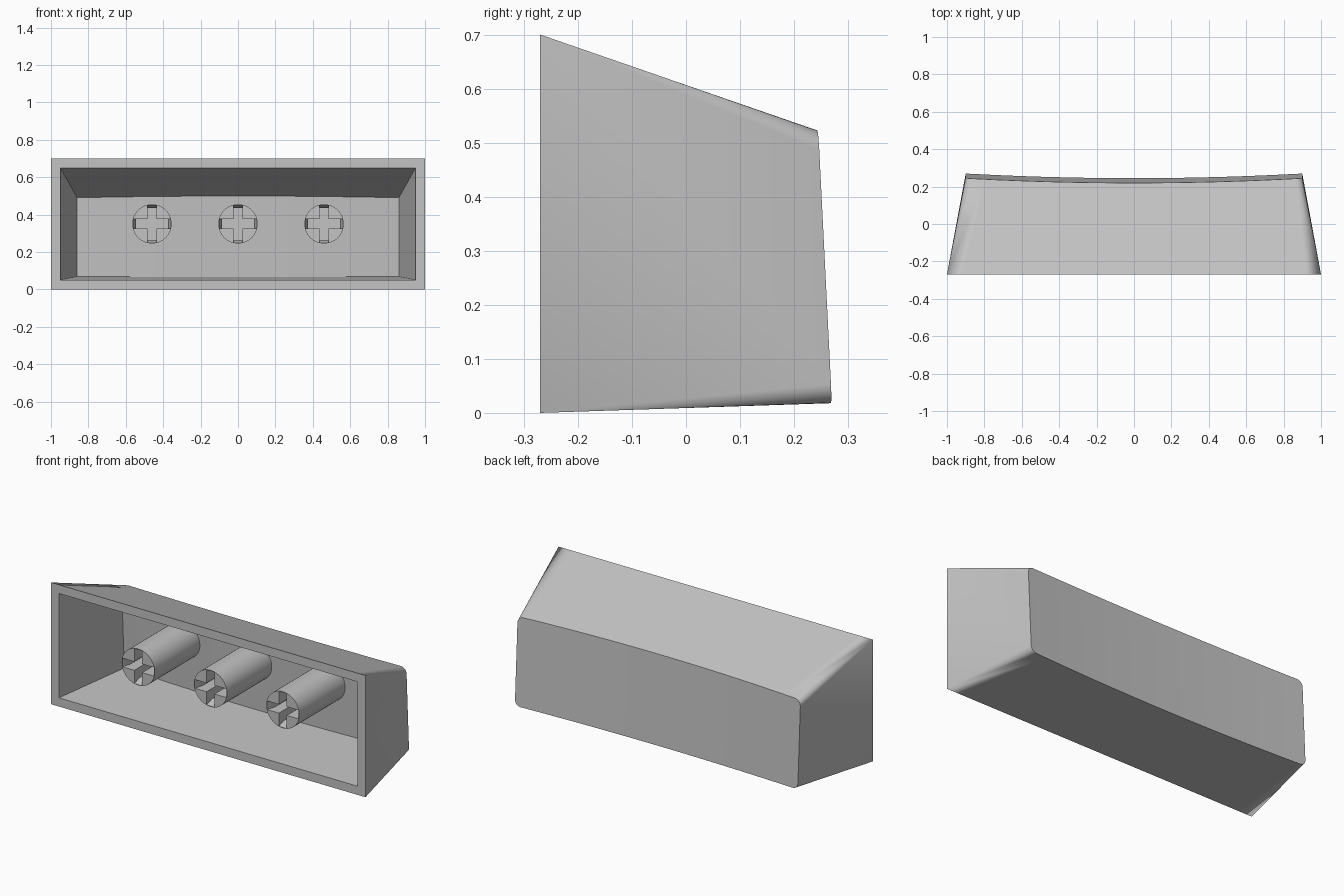
import bpy, bmesh, math

if "Cube" in bpy.data.objects:
    bpy.data.objects.remove(bpy.data.objects["Cube"])

grey = bpy.data.materials.new("light grey plastic")
grey.use_nodes = True
grey.diffuse_color = (0.55, 0.55, 0.55, 1)
grey.node_tree.nodes["Principled BSDF"].inputs["Base Color"].default_value = (0.55, 0.55, 0.55, 1)

FRONT = -0.27
ARC, FLAT = 6, 24


def finish(bm, name):
    bmesh.ops.remove_doubles(bm, verts=bm.verts, dist=1e-5)
    bmesh.ops.recalc_face_normals(bm, faces=bm.faces)
    mesh = bpy.data.meshes.new(name)
    bm.to_mesh(mesh)
    bm.free()
    mesh.materials.append(grey)
    obj = bpy.data.objects.new(name, mesh)
    bpy.context.collection.objects.link(obj)
    return obj


def smooth(obj):
    bpy.ops.object.select_all(action='DESELECT')
    obj.select_set(True)
    bpy.context.view_layer.objects.active = obj
    bpy.ops.object.shade_smooth_by_angle(angle=math.radians(30))


def bridge(bm, a, b):
    n = len(a)
    for i in range(n):
        bm.faces.new((a[i], a[(i + 1) % n], b[(i + 1) % n], b[i]))


def tapered_skin(bm, half_front, z_front, half_back, z_back, y_back, dish, r):
    """Walls from a sharp front rectangle to a rounded, dished back; returns the front ring."""
    # columns across the width: position, corner drop, front position
    left = [(-half_back + r * (1 - math.cos(t)), r * (1 - math.sin(t)), -half_front)
            for t in (math.pi / 2 * i / ARC for i in range(ARC + 1))]
    flat = half_back - r
    middle = [(flat * u, 0, half_front * u)
              for u in (2 * i / FLAT - 1 for i in range(1, FLAT))]
    columns = left + middle + [(-x, d, -f) for x, d, f in reversed(left)]
    ends = []
    for k, sign in ((1, -1), (0, 1)):
        front, back = [], []
        y_corner = y_back - 0.05 * (z_back[k] - z_back[0])
        slope = (z_back[k] - z_front[k]) / (y_corner - FRONT)
        for x, drop, fx in columns:
            y = y_corner - dish * (1 - (x / half_back) ** 2)
            z = z_front[k] + slope * (y - FRONT) + sign * drop
            y -= 0.05 * sign * drop
            front.append(bm.verts.new((fx, FRONT, z_front[k])))
            back.append(bm.verts.new((x, y, z)))
        ends.append((front, back))
    (ft, bt), (fb, bb) = ends
    ring = ft + fb[::-1]
    bridge(bm, ring, bt + bb[::-1])
    for i in range(len(bt) - 1):
        bm.faces.new((bt[i], bt[i + 1], bb[i + 1], bb[i]))
    return ring


# hollow cap: outer skin, inner skin and the flat rim joining them
bm = bmesh.new()
outer = tapered_skin(bm, 1.0, (0, 0.7), 0.9, (0.018, 0.522), 0.27, 0.025, 0.035)
inner = tapered_skin(bm, 0.95, (0.05, 0.65), 0.86, (0.068, 0.49), 0.195, 0.025, 0)
bridge(bm, outer, inner)
cap = finish(bm, "cap_shell")
smooth(cap)
cap.modifiers.new("even shading", 'WEIGHTED_NORMAL').keep_sharp = True

# round stem, running from just inside the rim into the cap wall
STEM_FRONT, STEM_BACK, STEM_Z = -0.25, 0.2, 0.35
bm = bmesh.new()
rings = []
for y in (STEM_FRONT, STEM_BACK):
    rings.append([bm.verts.new((0.105 * math.cos(a), y, 0.105 * math.sin(a)))
                  for a in (math.tau * i / 48 for i in range(48))])
    bm.faces.new(rings[-1])
bridge(bm, *rings)
stem = finish(bm, "stem_centre")
stem.location.z = STEM_Z

# cross-shaped socket cutter with flared arm ends
bm = bmesh.new()
rings = []
w = 0.025
for y, l in ((-0.26, 0.104), (-0.2, 0.085), (-0.1, 0.085)):
    ring = []
    for q in range(4):
        c, s = round(math.cos(q * math.pi / 2)), round(math.sin(q * math.pi / 2))
        for a, b in ((l, -w), (l, w), (w, w)):
            ring.append(bm.verts.new((a * c - b * s, y, a * s + b * c)))
    rings.append(ring)
for a, b in zip(rings, rings[1:]):
    bridge(bm, a, b)
bm.faces.new(rings[0])
bm.faces.new(rings[-1])
cutter = finish(bm, "socket_cutter")
cutter.location.z = STEM_Z
cutter.hide_render = True

cut = stem.modifiers.new("socket", 'BOOLEAN')
cut.operation = 'DIFFERENCE'
cut.solver = 'EXACT'
cut.object = cutter
smooth(stem)
bpy.ops.object.modifier_apply(modifier=cut.name)
bpy.data.objects.remove(cutter)
smooth(stem)

# matching stems to each side
for name, x in (("stem_left", 0.46), ("stem_right", -0.46)):
    copy = bpy.data.objects.new(name, stem.data)
    copy.location = (x, 0, STEM_Z)
    bpy.context.collection.objects.link(copy)
